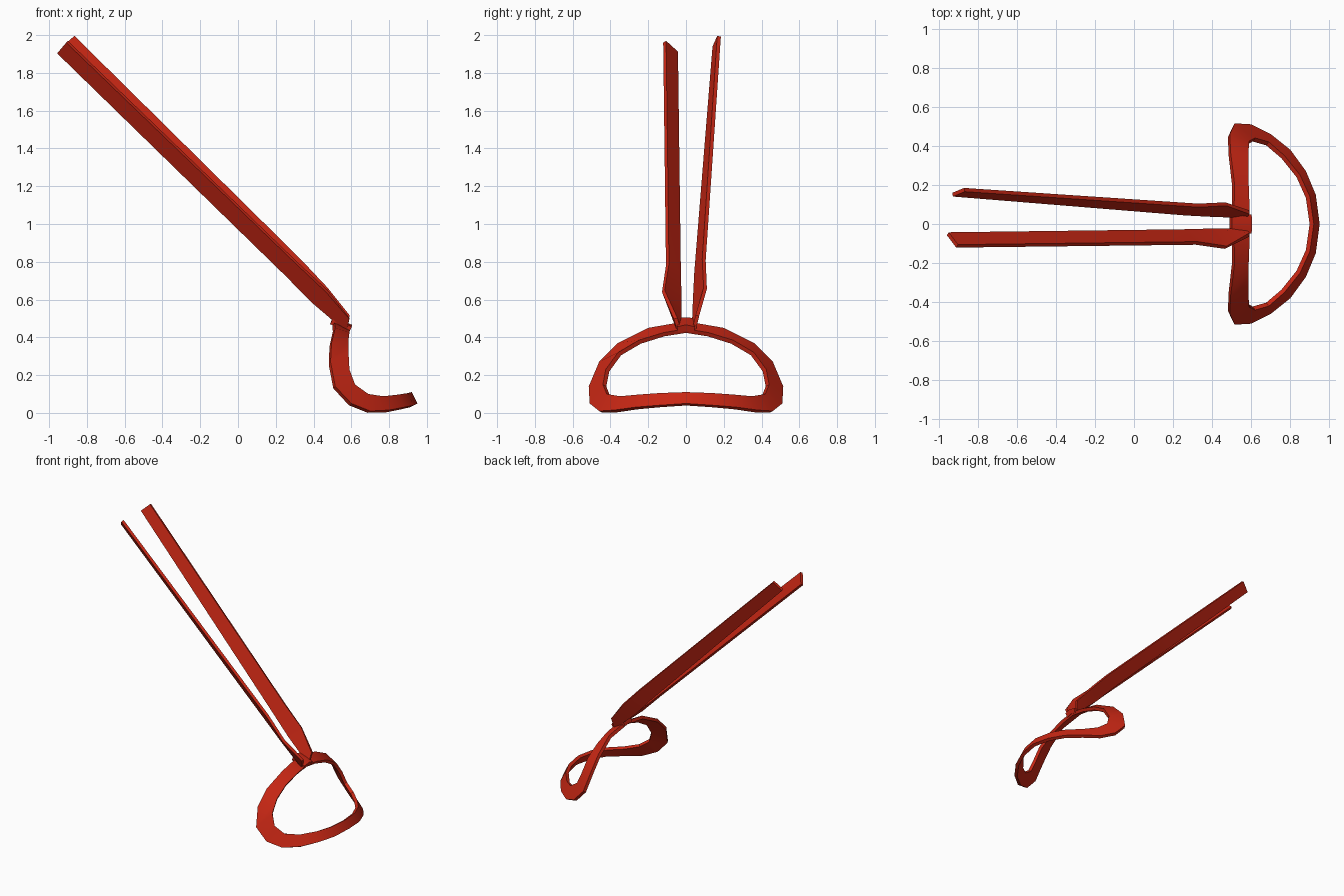
import bpy, bmesh, math
from mathutils import Vector

cube = bpy.data.objects.get("Cube")
if cube:
    bpy.data.objects.remove(cube)

red = bpy.data.materials.new("red_strap")
red.use_nodes = True
color = (0.58, 0.02, 0.007, 1)
red.diffuse_color = color
red.node_tree.nodes["Principled BSDF"].inputs["Base Color"].default_value = color


def band(name, edge_a, edge_b, thick, closed=False, shift=0.0):
    """Sweep a flat rectangular strip between two edge lines.
    shift 0 centres the thickness, 1 puts it all on the inner side."""
    a = [Vector(p) for p in edge_a]
    b = [Vector(p) for p in edge_b]
    n = len(a)
    mid = [(p + q) / 2 for p, q in zip(a, b)]
    bm = bmesh.new()
    rings = []
    for i in range(n):
        nxt = mid[(i + 1) % n] if closed else mid[min(i + 1, n - 1)]
        prv = mid[i - 1] if closed else mid[max(i - 1, 0)]
        side = (nxt - prv).cross(a[i] - b[i]).normalized() * thick
        out, inn = side * (1 - shift) / 2, -side * (1 + shift) / 2
        rings.append([bm.verts.new(p) for p in
                      (a[i] + out, b[i] + out, b[i] + inn, a[i] + inn)])
    for i in range(n if closed else n - 1):
        r, s = rings[i], rings[(i + 1) % n]
        for k in range(4):
            m = (k + 1) % 4
            bm.faces.new((r[k], r[m], s[m], s[k]))
    if not closed:
        bm.faces.new(rings[0])
        bm.faces.new(rings[-1])
    bmesh.ops.recalc_face_normals(bm, faces=bm.faces)
    mesh = bpy.data.meshes.new(name)
    bm.to_mesh(mesh)
    bm.free()
    mesh.materials.append(red)
    obj = bpy.data.objects.new(name, mesh)
    bpy.context.collection.objects.link(obj)
    bpy.ops.object.select_all(action='DESELECT')
    obj.select_set(True)
    bpy.context.view_layer.objects.active = obj
    bpy.ops.object.shade_smooth_by_angle(angle=math.radians(30))
    return obj


def mirrored(half):
    """Close a half loop by mirroring it across y."""
    return half + [(x, -y, z) for x, y, z in half[-2:0:-1]]


# Saddle-bent loop: upper inner edge and lower outer edge
upper = [(.92, 0, .11), (.90, .14, .105), (.85, .25, .097), (.77, .35, .088),
         (.69, .42, .10), (.62, .44, .15), (.59, .425, .23), (.585, .36, .32),
         (.585, .25, .385), (.59, .12, .425), (.59, 0, .445)]
lower = [(.95, 0, .05), (.93, .15, .04), (.88, .27, .03), (.80, .38, .015),
         (.70, .46, .01), (.60, .51, .05), (.515, .515, .14), (.49, .46, .27),
         (.495, .36, .37), (.515, .20, .45), (.51, 0, .485)]
band("loop", mirrored(upper), mirrored(lower), .024, closed=True, shift=1)

# Short wrap joining the straps to the loop
band("joint", [(.595, -.045, .44), (.598, 0, .45), (.595, .045, .44)],
     [(.495, -.045, .485), (.495, 0, .49), (.495, .045, .485)], .035)

# Two long straps, flaring slightly before they meet the loop
band("front_strap",
     [(-.905, -.113, 1.965), (.32, -.098, .785), (.47, -.12, .645), (.59, -.055, .50)],
     [(-.953, -.05, 1.908), (.25, -.035, .735), (.40, -.03, .585), (.575, -.035, .43)],
     .02)
band("back_strap",
     [(-.868, .175, 1.994), (.33, .095, .81), (.47, .102, .66), (.59, .06, .515)],
     [(-.928, .15, 1.938), (.26, .053, .74), (.40, .045, .59), (.575, .04, .43)],
     .02)
